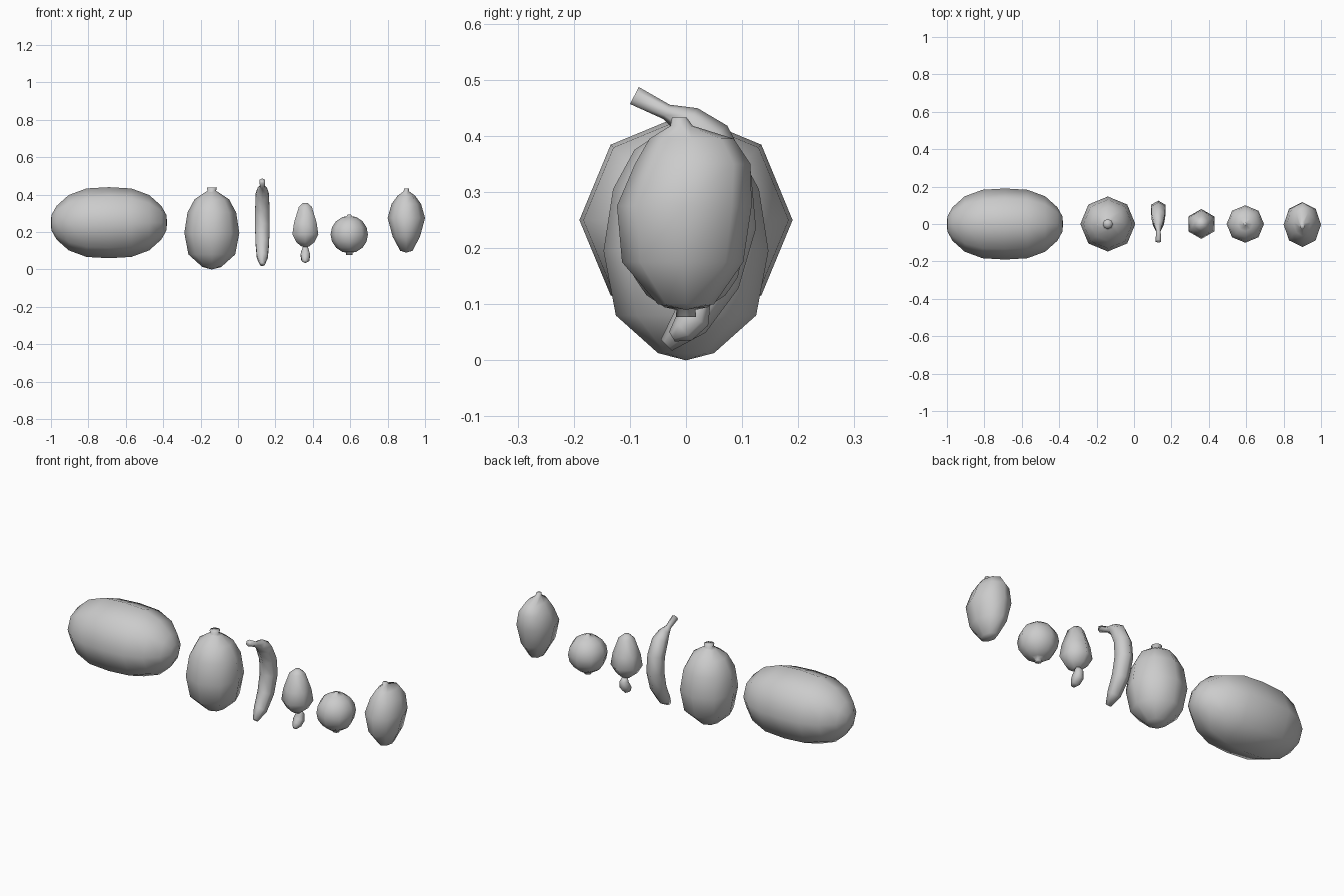
import bpy, bmesh, math
from mathutils import Vector

cube = bpy.data.objects.get("Cube")
if cube:
    bpy.data.objects.remove(cube, do_unlink=True)

grey = bpy.data.materials.new("plain grey")
grey.use_nodes = True
grey.diffuse_color = (0.6, 0.6, 0.6, 1)
grey.node_tree.nodes["Principled BSDF"].inputs["Base Color"].default_value = (0.6, 0.6, 0.6, 1)

X, Y, Z = Vector((1, 0, 0)), Vector((0, 1, 0)), Vector((0, 0, 1))


def loft(name, rings, sides):
    """Skin rings of (centre, first axis, second axis) and close both ends."""
    bm = bmesh.new()
    loops = []
    for centre, u, v in rings:
        angles = [math.tau * i / sides for i in range(sides)]
        loops.append([bm.verts.new(centre + u * math.cos(a) + v * math.sin(a)) for a in angles])
    for a, b in zip(loops, loops[1:]):
        for i in range(sides):
            j = (i + 1) % sides
            bm.faces.new((a[i], a[j], b[j], b[i]))
    bm.faces.new(loops[0])
    bm.faces.new(loops[-1])
    bmesh.ops.remove_doubles(bm, verts=bm.verts[:], dist=0.0005)
    bmesh.ops.recalc_face_normals(bm, faces=bm.faces[:])
    for f in bm.faces:
        f.smooth = True
    mesh = bpy.data.meshes.new(name)
    bm.to_mesh(mesh)
    bm.free()
    mesh.materials.append(grey)
    obj = bpy.data.objects.new(name, mesh)
    bpy.context.collection.objects.link(obj)
    return obj


def lathe(name, x, profile, sides, first=X, second=Y):
    """Upright turned shape from (radius, height) pairs."""
    loft(name, [(Vector((x, 0, z)), first * r, second * r) for r, z in profile], sides)


def bent(name, x, path, sides):
    """Tube bent in the side plane from (y, z, radius) points."""
    pts = [Vector((x, y, z)) for y, z, r in path]
    rings = []
    for i, p in enumerate(pts):
        t = (pts[min(i + 1, len(pts) - 1)] - pts[max(i - 1, 0)]).normalized()
        rings.append((p, t.cross(X) * path[i][2], X * path[i][2]))
    loft(name, rings, sides)


# Long melon lying on its side
half = [(0.31, 0), (0.308, 0.04), (0.28, 0.09), (0.215, 0.148), (0.12, 0.183)]
melon = [(-a, r) for a, r in half] + [(0, 0.19)] + half[::-1]
loft("long_melon", [(Vector((-0.69 + a, 0, 0.25)), Y * r, Z * r) for a, r in melon], 8)

# Upright oval fruit with stem
lathe("oval_fruit", -0.14, [(0, 0), (0.05, 0.013), (0.125, 0.08), (0.147, 0.195), (0.13, 0.305),
                            (0.092, 0.375), (0.035, 0.413), (0.022, 0.42), (0.027, 0.437), (0, 0.437)], 8)

# Banana
bent("banana", 0.13, [(-0.035, 0.027, 0.014), (0.008, 0.07, 0.034), (0.055, 0.145, 0.042),
                      (0.08, 0.24, 0.045), (0.073, 0.325, 0.044), (0.04, 0.395, 0.041),
                      (0.005, 0.425, 0.029), (-0.035, 0.443, 0.014), (-0.092, 0.472, 0.017)], 6)

# Cashew apple and its nut
lathe("cashew_apple", 0.36, [(0, 0.12), (0.022, 0.122), (0.055, 0.145), (0.08, 0.187),
                             (0.07, 0.25), (0.04, 0.335), (0.015, 0.355), (0, 0.355)], 6, Y, X)
bent("cashew_nut", 0.36, [(0.01, 0.128, 0.012), (0.022, 0.104, 0.022), (0.014, 0.076, 0.029),
                          (-0.005, 0.054, 0.024), (-0.025, 0.042, 0.01)], 6)

# Round citrus with small nubs
ball = [(0.1 * math.sin(a), 0.187 - 0.1 * math.cos(a)) for a in [math.pi * k / 8 for k in range(1, 8)]]
lathe("citrus", 0.595, [(0, 0.077), (0.018, 0.077), (0.017, 0.09)] + ball
      + [(0.012, 0.285), (0.01, 0.294), (0, 0.294)], 8)

# Mango, wider in depth, with stem: height, x radius, y radius, y offset
mango = [(0.09, 0, 0, 0), (0.1, 0.033, 0.05, 0), (0.175, 0.073, 0.108, -0.006),
         (0.275, 0.1, 0.12, -0.003), (0.35, 0.079, 0.103, 0.012), (0.395, 0.046, 0.075, 0.01),
         (0.418, 0.014, 0.02, -0.008), (0.433, 0.013, 0.013, -0.012), (0.433, 0, 0, -0.012)]
loft("mango", [(Vector((0.9, c, z)), X * rx, Y * ry) for z, rx, ry, c in mango], 8)
